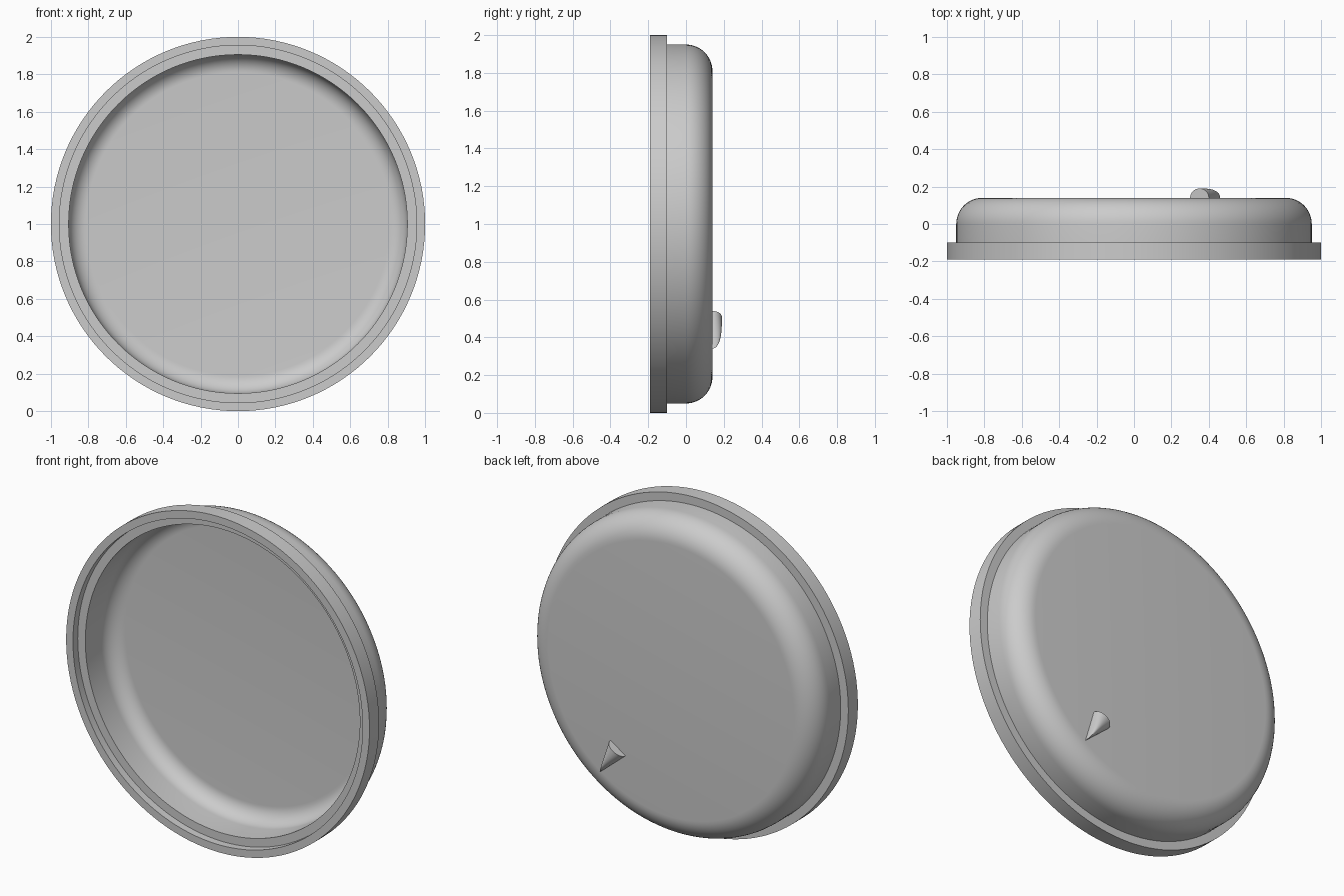
import bpy, bmesh, math
from mathutils import Matrix, Vector

cube = bpy.data.objects.get("Cube")
if cube:
    bpy.data.objects.remove(cube, do_unlink=True)

# Single plain grey material
grey = bpy.data.materials.new("plain grey")
grey.use_nodes = True
colour = (0.6, 0.6, 0.6, 1)
grey.diffuse_color = colour
grey.node_tree.nodes["Principled BSDF"].inputs["Base Color"].default_value = colour


def finish(bm, name):
    """Turn a bmesh into a smooth-shaded object with sharp creases."""
    bmesh.ops.remove_doubles(bm, verts=bm.verts, dist=1e-5)
    bmesh.ops.recalc_face_normals(bm, faces=bm.faces)
    mesh = bpy.data.meshes.new(name)
    bm.to_mesh(mesh)
    bm.free()
    mesh.materials.append(grey)
    obj = bpy.data.objects.new(name, mesh)
    bpy.context.collection.objects.link(obj)
    bpy.ops.object.select_all(action='DESELECT')
    obj.select_set(True)
    bpy.context.view_layer.objects.active = obj
    bpy.ops.object.shade_smooth_by_angle(angle=math.radians(30))
    return obj


def fillet(radius_centre, depth_centre, size, steps=12):
    """Quarter arc from the side wall round to the flat end, as (radius, y)."""
    angles = [math.pi / 2 * i / steps for i in range(steps + 1)]
    return [(radius_centre + size * math.cos(a), depth_centre + size * math.sin(a))
            for a in angles]


# Lid: round shell with a stepped flange, turned about the y axis
BACK, WALL = 0.14, 0.045
outer = [(1, -0.19), (1, -0.1), (0.95, -0.1)] + fillet(0.81, 0, BACK) + [(0, BACK)]
inner = [(0.955, -0.19), (0.955, -0.145), (0.905, -0.145)]
inner += fillet(0.81, 0, BACK - WALL) + [(0, BACK - WALL)]
profile = outer[::-1] + inner

bm = bmesh.new()
verts = [bm.verts.new((r, y, 1)) for r, y in profile]
edges = [bm.edges.new(pair) for pair in zip(verts, verts[1:])]
bmesh.ops.spin(bm, geom=verts + edges, cent=(0, 0, 1), axis=(0, 1, 0),
               angle=math.tau, steps=128, use_merge=True)
finish(bm, "lid_shell")

# Pointer: half-round wedge on the back, tapering outwards to a tip
base, tip = Vector((0.35, BACK, 0.507)), Vector((0.46, BACK, 0.34))
along = tip - base
side = along.normalized().cross(Vector((0, 1, 0)))
HALF_WIDTH, HEIGHT, RINGS, ARC = 0.06, 0.05, 16, 16

bm = bmesh.new()
rows = []
for i in range(RINGS + 1):
    t = math.sin(math.pi / 2 * i / RINGS)
    width, height = HALF_WIDTH * (1 - t), HEIGHT * math.sqrt(max(0, 1 - t ** 3))
    row = []
    for j in range(ARC + 1):
        a = math.pi * j / ARC
        point = base + along * t + side * width * math.cos(a)
        row.append(bm.verts.new(point + Vector((0, height * math.sin(a), 0))))
    rows.append(row)
for low, high in zip(rows, rows[1:]):
    for j in range(ARC):
        bm.faces.new((low[j], low[j + 1], high[j + 1], high[j]))
bm.faces.new(rows[0])
bm.faces.new([r[0] for r in rows] + [r[-1] for r in rows[-2::-1]])
finish(bm, "pointer")
